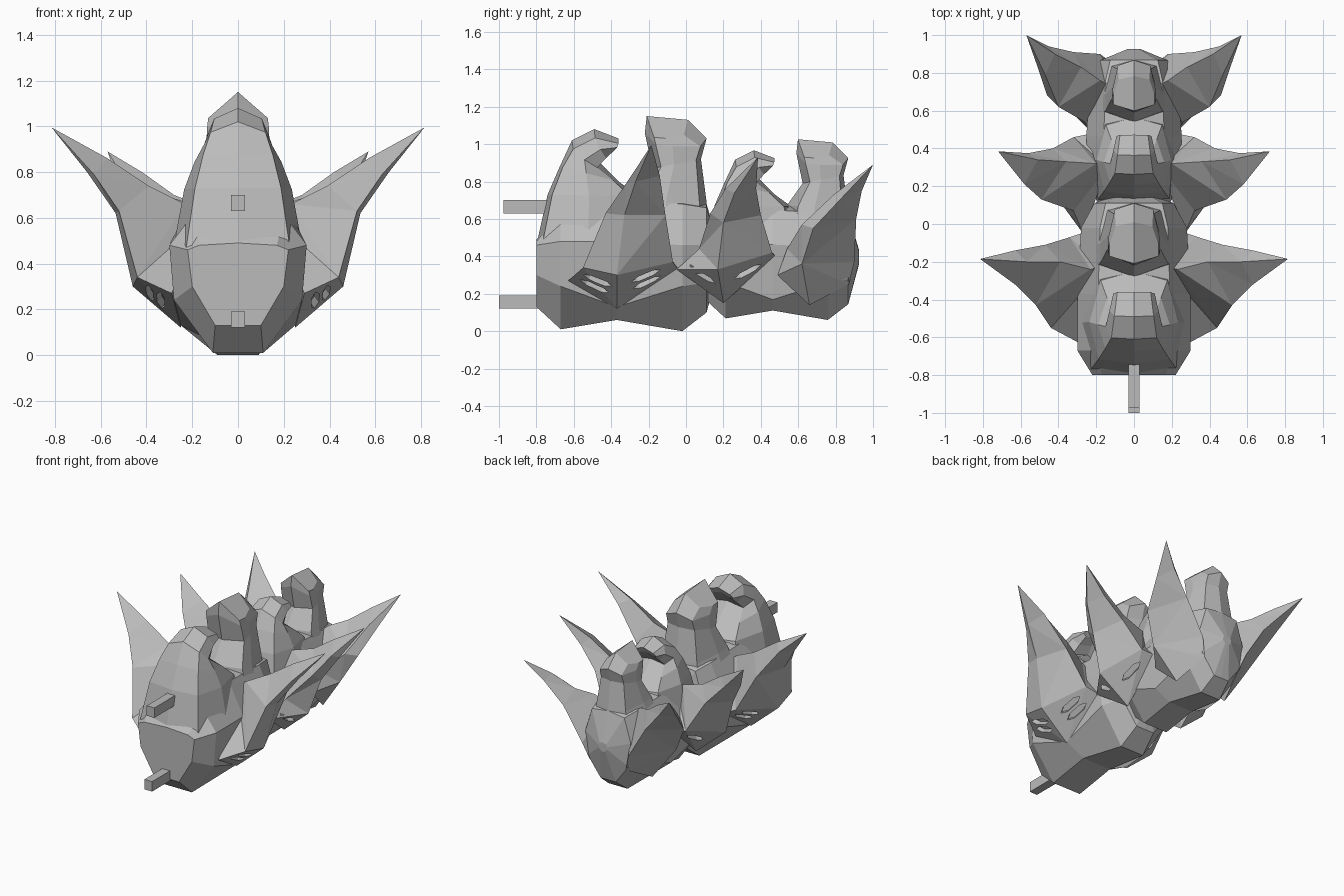
import bpy, bmesh
from mathutils import Vector

cube = bpy.data.objects.get("Cube")
if cube:
    bpy.data.objects.remove(cube)

grey = bpy.data.materials.new("stone grey")
grey.use_nodes = True
GREY = (0.5, 0.5, 0.5, 1)
grey.diffuse_color = GREY
grey.node_tree.nodes["Principled BSDF"].inputs["Base Color"].default_value = GREY


def finish(name, bm):
    bmesh.ops.recalc_face_normals(bm, faces=bm.faces)
    mesh = bpy.data.meshes.new(name)
    bm.to_mesh(mesh)
    bm.free()
    mesh.materials.append(grey)
    obj = bpy.data.objects.new(name, mesh)
    bpy.context.collection.objects.link(obj)
    return obj


def mirrored_loft(name, halves, place):
    """Skin half rings that start and end on x = 0, mirrored across it."""
    bm = bmesh.new()
    rings = []
    for half in halves:
        pts = half + [(-x, y, z) for x, y, z in half[-2:0:-1]]
        rings.append([bm.verts.new(place(p)) for p in pts])
    n, h = len(rings[0]), len(halves[0])
    for a, b in zip(rings, rings[1:]):
        for i in range(n):
            j = (i + 1) % n
            bm.faces.new((a[i], a[j], b[j], b[i]))
    for r in (rings[0], rings[-1]):
        bm.faces.new(r[:h])
        bm.faces.new(r[h - 1:] + r[:1])
    return finish(name, bm)


def horn_ring(corner, fy, fz, by, bz, w, drop):
    """Half ring from front ridge to back ridge; corner is (depth, width)."""
    def at(t, k):
        return (w * k, fy + (by - fy) * t, fz + (bz - fz) * t - drop * k)
    return [at(0, 0), at(*corner), at(.45, 1), at(.9, .75), at(1, 0)]


# Trunk stations: y, then half outline (x, z) from keel to top
TRUNK = [
    (-.80, [(0, .13), (.10, .13), (.20, .30), (.22, .46), (.17, .48), (0, .49)]),
    (-.67, [(0, .01), (.11, .01), (.28, .24), (.30, .48), (.20, .61), (0, .64)]),
    (-.37, [(0, .06), (.11, .06), (.25, .13), (.30, .48), (.19, .70), (0, .74)]),
    (-.02, [(0, .00), (.09, .00), (.25, .24), (.28, .46), (.18, .68), (0, .72)]),
    (.11, [(0, .10), (.07, .10), (.19, .26), (.21, .46), (.15, .66), (0, .68)]),
    (.18, [(0, .36), (.02, .37), (.04, .39), (.04, .41), (.03, .43), (0, .44)]),
]
# Horn sections: front y, z, back y, z, half width, side drop
CREST = [
    (-.70, .15, -.25, .20, .20, 0), (-.80, .46, -.18, .45, .285, 0),
    (-.74, .73, -.25, .72, .235, 0), (-.675, .88, -.36, .80, .19, 0),
    (-.61, 1.02, -.46, .90, .15, .05), (-.49, 1.08, -.42, .95, .13, .05),
    (-.36, 1.03, -.38, .99, .11, .03),
]
TOWER = [
    (-.32, .45, .13, .40, .26, 0), (-.28, .73, .11, .69, .18, 0),
    (-.18, .87, .08, .92, .14, 0), (-.22, 1.06, .11, 1.03, .135, .06),
    (-.21, 1.15, .01, 1.13, .13, .11),
]

# Two matching segments, the rear one smaller
for label, s, dy, dz in (("front", 1, 0, 0), ("rear", .84, .775, .06)):
    def place(p):
        return (p[0] * s, p[1] * s + dy, p[2] * s + dz)
    mirrored_loft(label + "_trunk",
                  [[(x, y, z) for x, z in half] for y, half in TRUNK], place)
    mirrored_loft(label + "_crest", [horn_ring((.05, .8), *r) for r in CREST], place)
    mirrored_loft(label + "_tower", [horn_ring((.18, 1), *r) for r in TOWER], place)

# Wing rings (front, outer, back, inner corner), then the tip
FRONT_WING = [
    [(.29, -.63, .27), (.25, -.37, .12), (.25, -.04, .33), (.15, -.22, .60)],
    [(.44, -.55, .34), (.46, -.37, .30), (.34, -.07, .37), (.23, -.24, .66)],
    [(.52, -.43, .63), (.535, -.33, .62), (.47, -.11, .62), (.39, -.2, .74)],
    [(.63, -.32, .79), (.66, -.27, .80), (.63, -.14, .83), (.57, -.2, .86)],
    (.815, -.185, .995),
]
MIDDLE_WING = [
    [(.27, -.05, .33), (.22, .20, .15), (.22, .48, .40), (.14, .30, .60)],
    [(.32, .07, .44), (.43, .17, .33), (.32, .46, .42), (.20, .32, .66)],
    [(.49, .13, .63), (.51, .20, .58), (.43, .40, .62), (.36, .33, .71)],
    [(.58, .21, .76), (.61, .26, .74), (.56, .375, .76), (.51, .34, .81)],
    (.72, .385, .93),
]
REAR_WING = [
    [(.23, .49, .30), (.20, .66, .14), (.14, .87, .25), (.10, .72, .60)],
    [(.26, .54, .44), (.36, .62, .36), (.18, .90, .37), (.18, .76, .66)],
    [(.40, .62, .57), (.46, .68, .55), (.32, .91, .60), (.28, .83, .70)],
    [(.47, .79, .73), (.51, .83, .71), (.45, .94, .75), (.42, .90, .80)],
    (.57, 1, .89),
]


def cut_slit(wing, quad, shift):
    """Sink a long six-sided recess into a face of the wing."""
    a, b, c, d = quad
    u = (b - a + c - d).normalized()
    n = u.cross(c + d - a - b).normalized()
    v = n.cross(u)
    mid = (a + b + c + d) / 4 + v * shift
    outline = [(-.085, 0), (-.045, -.02), (.045, -.02),
               (.085, 0), (.045, .02), (-.045, .02)]
    bm = bmesh.new()
    lo, hi = [[bm.verts.new(mid + u * x + v * y + n * k) for x, y in outline]
              for k in (-.03, .03)]
    bm.faces.new(lo)
    bm.faces.new(hi)
    for i in range(6):
        j = (i + 1) % 6
        bm.faces.new((lo[i], lo[j], hi[j], hi[i]))
    cutter = finish("slit_cutter", bm)
    cutter.hide_render = True
    mod = wing.modifiers.new("slit", 'BOOLEAN')
    mod.operation = 'DIFFERENCE'
    mod.solver = 'EXACT'
    mod.object = cutter
    view = bpy.context.evaluated_depsgraph_get()
    mesh = bpy.data.meshes.new_from_object(wing.evaluated_get(view))
    wing.modifiers.clear()
    wing.data = mesh
    bpy.data.objects.remove(cutter)


def make_wing(name, side, corners, shifts):
    pts = [[Vector((side * x, y, z)) for x, y, z in ring] for ring in corners[:-1]]
    x, y, z = corners[-1]
    bm = bmesh.new()
    rings = [[bm.verts.new(p) for p in ring] for ring in pts]
    tip = bm.verts.new((side * x, y, z))
    bm.faces.new(rings[0])
    for i in range(4):
        j = (i + 1) % 4
        for a, b in zip(rings, rings[1:]):
            bm.faces.new((a[i], a[j], b[j], b[i]))
        bm.faces.new((rings[-1][i], rings[-1][j], tip))
    bmesh.ops.triangulate(bm, faces=bm.faces)
    wing = finish(name, bm)
    for i in (0, 1):
        for shift in shifts:
            cut_slit(wing, (pts[0][i], pts[0][i + 1], pts[1][i + 1], pts[1][i]), shift)


# Three pairs of swept wings
for side, word in ((1, "left"), (-1, "right")):
    make_wing(word + "_front_wing", side, FRONT_WING, (-.03, .03))
    make_wing(word + "_middle_wing", side, MIDDLE_WING, (0,))
    make_wing(word + "_rear_wing", side, REAR_WING, ())

# Square rods on the nose
for name, y, z in (("upper_rod", -.85, .665), ("lower_rod", -.875, .155)):
    bm = bmesh.new()
    bmesh.ops.create_cube(bm, size=1)
    bmesh.ops.scale(bm, vec=(.06, .25, .07), verts=bm.verts)
    bmesh.ops.translate(bm, vec=(0, y, z), verts=bm.verts)
    finish(name, bm)
